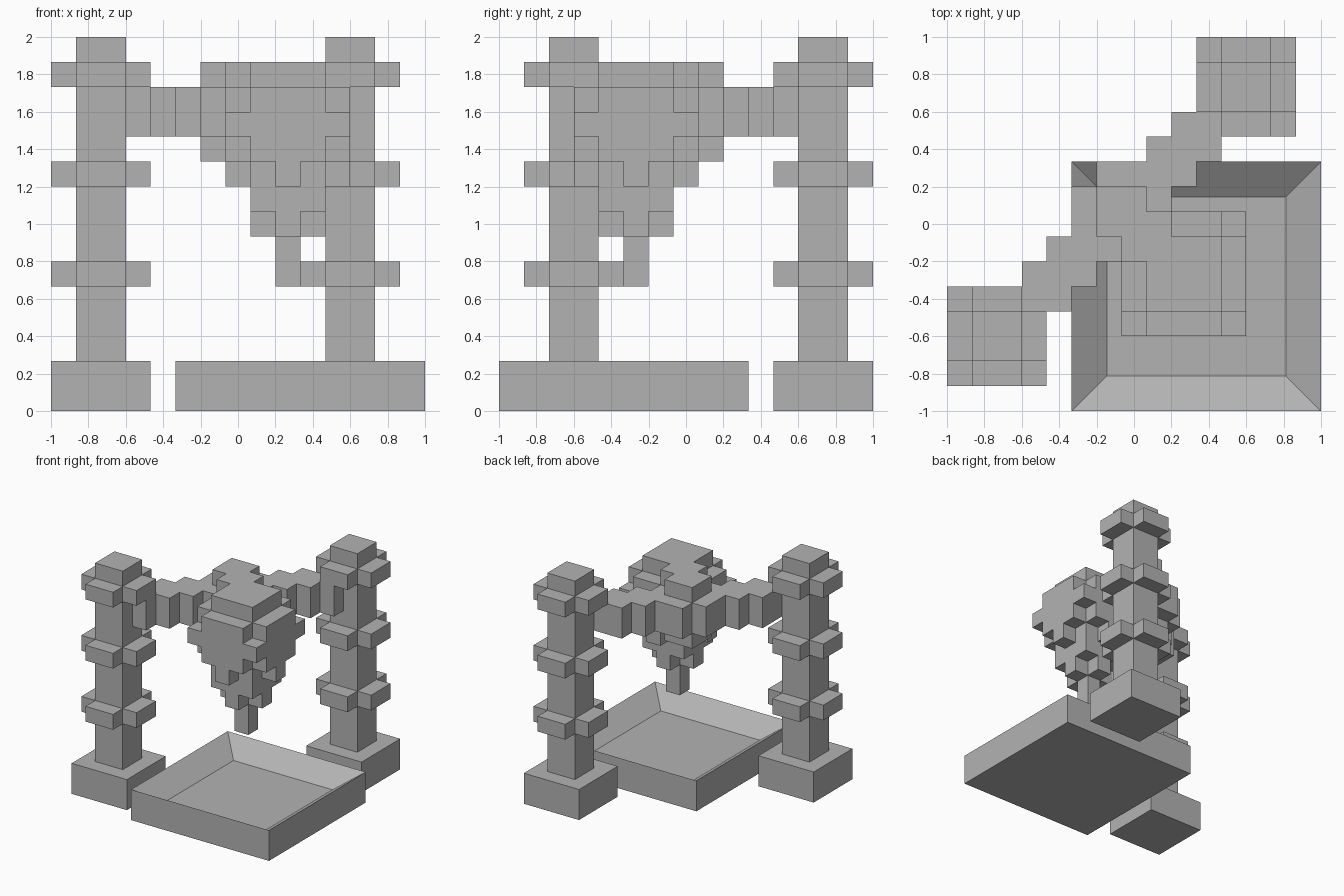
import bpy
import bmesh
from mathutils import Vector

U = 2 / 15  # one block

if "Cube" in bpy.data.objects:
    bpy.data.objects.remove(bpy.data.objects["Cube"], do_unlink=True)

stone = bpy.data.materials.new("stone_grey")
stone.use_nodes = True
GREY = (0.45, 0.45, 0.45, 1)
stone.diffuse_color = GREY
stone.node_tree.nodes["Principled BSDF"].inputs["Base Color"].default_value = GREY


def finish(name, bm):
    """Scale from block units, centre on the origin and link."""
    for v in bm.verts:
        v.co = (v.co - Vector((7.5, 7.5, 0))) * U
    bmesh.ops.recalc_face_normals(bm, faces=bm.faces[:])
    mesh = bpy.data.meshes.new(name)
    bm.to_mesh(mesh)
    bm.free()
    mesh.materials.append(stone)
    obj = bpy.data.objects.new(name, mesh)
    bpy.context.collection.objects.link(obj)
    return obj


def block(x, y, z):
    """Cells filling a block between (start, end) pairs."""
    return {(i, j, k) for i in range(*x) for j in range(*y) for k in range(*z)}


def mirror(cells):
    """Mirror across the diagonal between the two pillars."""
    return {(14 - j, 14 - i, k) for i, j, k in cells}


def build(name, cells):
    """Outer skin of a set of cells, with flat regions merged."""
    bm = bmesh.new()
    corners = {}

    def vert(p):
        if p not in corners:
            corners[p] = bm.verts.new(p)
        return corners[p]

    for cell in cells:
        for axis in range(3):
            for side in (0, 1):
                near = list(cell)
                near[axis] += 2 * side - 1
                if tuple(near) in cells:
                    continue
                loop = []
                for a, b in ((0, 0), (1, 0), (1, 1), (0, 1)):
                    p = list(cell)
                    p[axis] += side
                    p[(axis + 1) % 3] += a
                    p[(axis + 2) % 3] += b
                    loop.append(vert(tuple(p)))
                bm.faces.new(loop if side else loop[::-1])
    bmesh.ops.dissolve_limit(bm, angle_limit=0.01, verts=bm.verts[:], edges=bm.edges[:])
    return finish(name, bm)


# Basin with a square recess
bm = bmesh.new()
bmesh.ops.create_cube(bm, size=1)
for v in bm.verts:
    v.co = Vector((10 + 10 * v.co.x, 5 + 10 * v.co.y, 1 + 2 * v.co.z))
top = max(bm.faces, key=lambda f: f.calc_center_median().z)
bmesh.ops.inset_region(bm, faces=[top], thickness=2)
for v in top.verts:
    v.co.z -= 1
finish("basin", bm)

# Pillar with three cross-shaped collars, and its footing
footing = block((0, 4), (1, 5), (0, 2))
pillar = block((1, 3), (2, 4), (2, 15))
for z in (5, 9, 13):
    pillar |= block((0, 4), (2, 4), (z, z + 1)) | block((1, 3), (1, 5), (z, z + 1))

# Stepped arm from the back pillar to the hanging bud
arm = set()
for row, start, end in ((8, 8, 9), (9, 6, 10), (10, 8, 11), (11, 9, 12)):
    arm |= block((start, end), (row, row + 1), (11, 13))

for side, change in (("right", lambda c: c), ("left", mirror)):
    build(side + "_footing", change(footing))
    build(side + "_pillar", change(pillar))
for side, change in (("left", lambda c: c), ("right", mirror)):
    build(side + "_arm", change(arm))


# Hanging bud: layers around one centre column
def layer(z, half, reach):
    """Square layer, trimmed at the corners beyond the given reach."""
    return {(9 + a, 5 + b, z)
            for a in range(-half, half + 1) for b in range(-half, half + 1)
            if abs(a) + abs(b) <= reach}


bud = set()
for z, half, reach in ((5, 0, 0), (6, 0, 0), (7, 1, 1), (8, 1, 2), (9, 2, 2),
                       (10, 2, 3), (11, 2, 4), (12, 2, 3), (13, 1, 2)):
    bud |= layer(z, half, reach)
# Stem joining the bud to the arms, with the neck on top
bud |= block((6, 8), (7, 9), (10, 14))
bud |= block((7, 9), (6, 8), (13, 14))
build("hanging_bud", bud)
